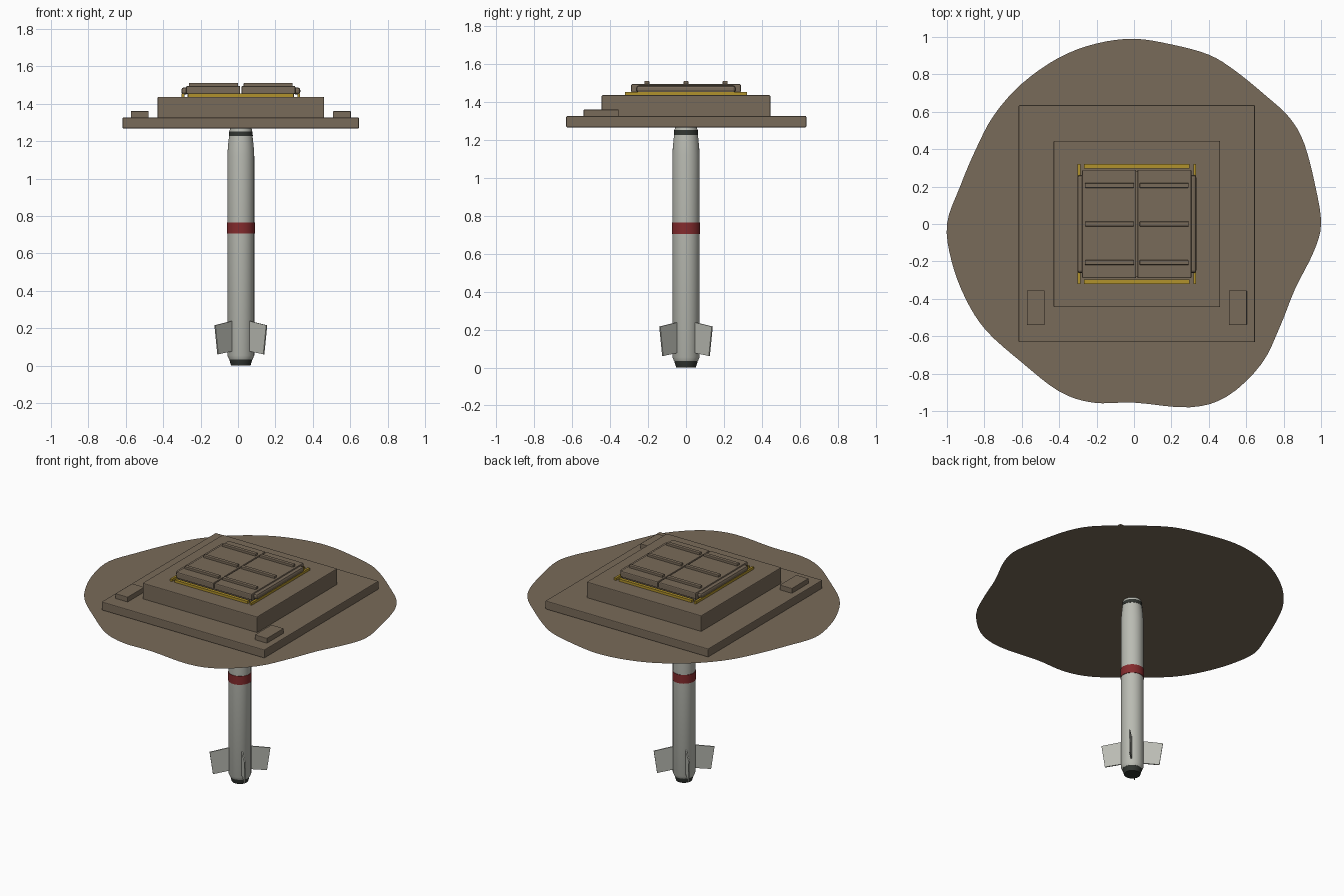
import bpy, bmesh, math
from mathutils import Vector

if "Cube" in bpy.data.objects:
    bpy.data.objects.remove(bpy.data.objects["Cube"])

CX = 0.015          # shared axis of the missile and its silo
GROUND = 1.268


def material(name, rgb):
    m = bpy.data.materials.new(name)
    m.diffuse_color = (*rgb, 1)
    m.use_nodes = True
    m.node_tree.nodes["Principled BSDF"].inputs["Base Color"].default_value = m.diffuse_color
    return m


EARTH = material("earth brown", (0.19, 0.145, 0.10))
WHITE = material("off white", (0.49, 0.50, 0.45))
RED = material("dark red", (0.23, 0.024, 0.026))
YELLOW = material("warning yellow", (0.44, 0.29, 0.025))
BLACK = material("charcoal", (0.03, 0.035, 0.03))


def add_object(name, bm, mat, smooth=False):
    bmesh.ops.recalc_face_normals(bm, faces=bm.faces)
    me = bpy.data.meshes.new(name)
    bm.to_mesh(me)
    bm.free()
    me.materials.append(mat)
    ob = bpy.data.objects.new(name, me)
    bpy.context.collection.objects.link(ob)
    if smooth:
        bpy.context.view_layer.objects.active = ob
        ob.select_set(True)
        bpy.ops.object.shade_smooth_by_angle(angle=math.radians(30))
        ob.select_set(False)
    return ob


def box(name, x, y, z, mat, bevel=0.0):
    """Box from (min, max) ranges."""
    bm = bmesh.new()
    bmesh.ops.create_cube(bm, size=1)
    for v in bm.verts:
        v.co = Vector(r[0] if c < 0 else r[1] for c, r in zip(v.co, (x, y, z)))
    ob = add_object(name, bm, mat)
    if bevel:
        mod = ob.modifiers.new("bevel", 'BEVEL')
        mod.width, mod.segments = bevel, 2
    return ob


def lathe(name, profile, mat, n=32):
    """Closed solid of revolution from (radius, height) points."""
    bm = bmesh.new()
    rings = [[bm.verts.new((CX + r * math.cos(a), r * math.sin(a), z))
              for a in (math.tau * i / n for i in range(n))] for r, z in profile]
    for lo, hi in zip(rings, rings[1:]):
        for i in range(n):
            j = (i + 1) % n
            bm.faces.new((lo[i], lo[j], hi[j], hi[i]))
    bm.faces.new(rings[0])
    bm.faces.new(rings[-1])
    return add_object(name, bm, mat, smooth=True)


# Ground sheet: closed smooth curve through an irregular outline
outline = [(1.0, 0), (.97, .2), (.91, .43), (.83, .57), (.70, .69), (.54, .82),
           (.4, .905), (.2, .96), (0, .99), (-.2, .965), (-.4, .89), (-.6, .75),
           (-.75, .58), (-.85, .39), (-.93, .2), (-1.0, 0), (-.975, -.2),
           (-.9, -.4), (-.79, -.57), (-.6, -.74), (-.4, -.895), (-.22, -.955),
           (0, -.955), (.3, -.98), (.5, -.92), (.68, -.75), (.78, -.55),
           (.86, -.35), (.96, -.15)]
pts = [Vector(p) for p in outline]
bm = bmesh.new()
edge = []
for i in range(len(pts)):
    a, b, c, d = (pts[(i + k) % len(pts)] for k in (-1, 0, 1, 2))
    for s in range(4):
        t = s / 4
        p = 0.5 * (2 * b + (c - a) * t + (2 * a - 5 * b + 4 * c - d) * t * t
                   + (3 * b - a - 3 * c + d) * t ** 3)
        edge.append(bm.verts.new((p.x, p.y, GROUND - 0.001)))
center = bm.verts.new((CX, 0, GROUND - 0.001))
for i in range(len(edge)):
    bm.faces.new((center, edge[i], edge[(i + 1) % len(edge)]))
add_object("ground", bm, EARTH)

# Stepped silo slabs
box("lower_slab", (CX - .632, CX + .632), (-.632, .635), (GROUND, 1.327), EARTH, .005)
box("upper_slab", (CX - .445, CX + .445), (-.445, .445), (1.32, 1.437), EARTH, .005)

# Warning strips on the ends of the hatch
for side, name in ((-1, "front"), (1, "back")):
    y = sorted((side * .298, side * .32))
    box(name + "_warning_strip", (CX - .282, CX + .282), y, (1.435, 1.454), YELLOW)

# Mirrored hatch halves, hinges, side strips and vent boxes
for s, name in ((-1, "left"), (1, "right")):
    def span(a, b):
        return sorted((CX + s * a, CX + s * b))
    box(name + "_warning_strip", span(.302, .317), (-.322, .322), (1.435, 1.454), YELLOW)
    box(name + "_hatch_door", span(.003, .292), (-.29, .29), (1.452, 1.496), EARTH, .007)
    box(name + "_door_seat", span(0, .285), (-.28, .28), (1.435, 1.455), EARTH)
    box(name + "_hinge", span(.28, .318), (-.262, .262), (1.45, 1.488), EARTH, .014)
    for k in (-1, 0, 1):
        y = k * .206
        box(f"{name}_door_rib_{k + 2}", span(.015, .277), (y - .013, y + .013),
            (1.49, 1.512), EARTH, .004)
    box(name + "_vent_box", span(.493, .588), (-.54, -.355), (1.32, 1.361), EARTH, .003)

# Missile
lathe("missile_body", [(.063, .034), (.072, .055), (.072, 1.12), (.069, 1.17),
                       (.060, 1.255), (.050, 1.32), (.034, 1.37), (.012, 1.40)], WHITE)
lathe("red_band", [(.075, .706), (.075, .766)], RED)
lathe("nose_band", [(.0645, 1.228), (.0620, 1.253)], BLACK)
lathe("nozzle", [(.052, 0), (.062, .034), (.062, .038)], BLACK)

# Four swept fins on the diagonals
fin = [(.06, .078), (.174, .061), (.196, .216), (.06, .240)]
for k in range(4):
    a = math.pi / 4 + k * math.pi / 2
    out = Vector((math.cos(a), math.sin(a), 0))
    side = Vector((-out.y, out.x, 0)) * .004
    bm = bmesh.new()
    faces = [[bm.verts.new(Vector((CX, 0, z)) + out * r + side * s) for r, z in fin]
             for s in (-1, 1)]
    bm.faces.new(faces[0])
    bm.faces.new(faces[1])
    for i in range(4):
        j = (i + 1) % 4
        bm.faces.new((faces[0][i], faces[0][j], faces[1][j], faces[1][i]))
    add_object(f"fin_{k + 1}", bm, WHITE)
